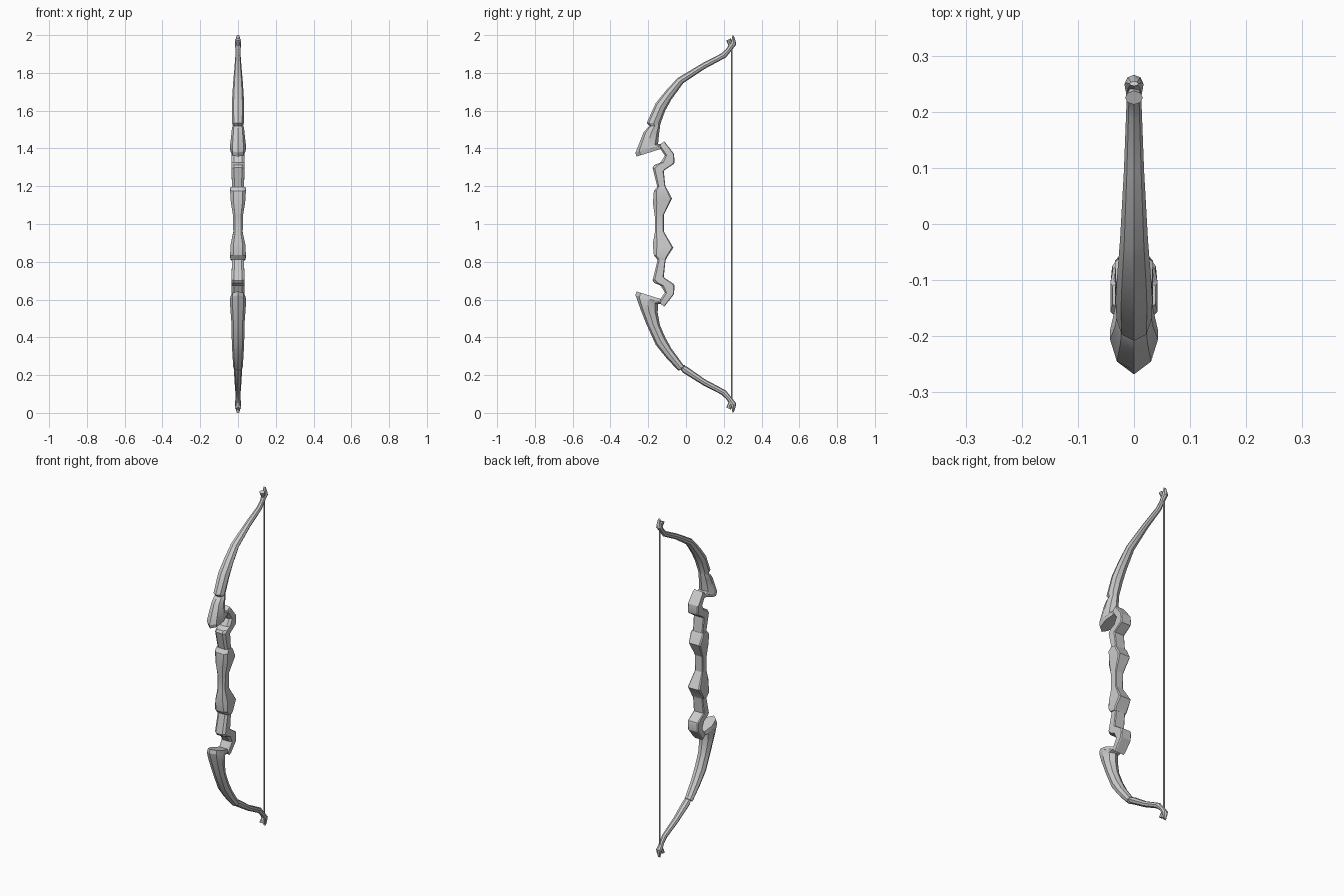
import bpy, bmesh, math
from mathutils import Vector

# Cross-sections as (across x, along front-to-back) in unit size
ROUND = [(math.sin(i * math.pi / 4), -math.cos(i * math.pi / 4)) for i in range(8)]
BOXY = [(-.6, -1), (.6, -1), (1, -.6), (1, .85), (.85, 1), (-.85, 1), (-1, .85), (-1, -.6)]


def loft(name, sections, profile, flip=False):
    """Each section: front y, front z, back y, back z, half width."""
    bm = bmesh.new()
    rings = []
    for fy, fz, by, bz, w in sections:
        f, b = Vector((0, fy, fz)), Vector((0, by, bz))
        if flip:
            f.z, b.z = 2 - f.z, 2 - b.z
        mid, half = (f + b) / 2, (b - f) / 2
        rings.append([bm.verts.new(mid + half * v + Vector((u * w, 0, 0))) for u, v in profile])
    n = len(profile)
    for r, s in zip(rings, rings[1:]):
        for i in range(n):
            bm.faces.new((r[i], r[(i + 1) % n], s[(i + 1) % n], s[i]))
    bm.faces.new(rings[0])
    bm.faces.new(rings[-1])
    bmesh.ops.recalc_face_normals(bm, faces=bm.faces)
    me = bpy.data.meshes.new(name)
    bm.to_mesh(me)
    bm.free()
    ob = bpy.data.objects.new(name, me)
    bpy.context.collection.objects.link(ob)
    bpy.ops.object.select_all(action='DESELECT')
    ob.select_set(True)
    bpy.context.view_layer.objects.active = ob
    bpy.ops.object.shade_smooth_by_angle(angle=math.radians(25))
    return ob


# Collar at the root of each limb
collar = [(-.262, 1.357, -.115, 1.403, .038), (-.268, 1.378, -.113, 1.42, .043),
          (-.262, 1.39, -.148, 1.425, .043)]
# Upper limb has a notch above the collar, lower limb is plain there
notch = [(-.225, 1.485, -.141, 1.49, .034), (-.203, 1.51, -.138, 1.51, .032),
         (-.192, 1.518, -.137, 1.522, .027), (-.208, 1.535, -.135, 1.532, .031)]
plain = [(-.245, 1.44, -.15, 1.47, .04), (-.21, 1.53, -.138, 1.535, .034)]
middle = [(-.16, 1.64, -.11, 1.60, .033), (-.105, 1.708, -.078, 1.658, .03),
          (-.045, 1.772, -.015, 1.745, .025)]
outer = [(.09, 1.853, .10, 1.822, .018), (.187, 1.903, .212, 1.882, .014),
         (.214, 1.928, .238, 1.915, .013), (.232, 1.955, .266, 1.95, .017),
         (.241, 1.972, .263, 1.966, .014), (.246, 2.0, .254, 1.994, .008)]
step = [(-.038, 1.776, -.006, 1.748, .024), (-.028, 1.771, -.006, 1.752, .019),
        (-.015, 1.788, .008, 1.757, .022)]

loft("upper_limb", collar + notch + middle + outer, ROUND)
loft("lower_limb", collar + plain + middle + step + outer, ROUND, True)

# Zigzag risers joining grip to limbs, and string hooks at the tips
riser = [(-.148, 1.18, -.107, 1.18, .032), (-.177, 1.298, -.118, 1.282, .034),
         (-.168, 1.312, -.064, 1.318, .034), (-.135, 1.325, -.06, 1.33, .034),
         (-.112, 1.362, -.064, 1.372, .034), (-.142, 1.408, -.105, 1.425, .032),
         (-.138, 1.42, -.115, 1.438, .028)]
hook = [(.226, 1.94, .248, 1.95, .009), (.213, 1.972, .237, 1.982, .016)]
for side, flip in (("upper", False), ("lower", True)):
    loft(side + "_riser", riser, BOXY, flip)
    loft(side + "_string_hook", hook, ROUND, flip)

# Grip with narrow waist
grip = [(-.152, 1.197, -.107, 1.195, .038), (-.17, 1.175, -.1, 1.185, .042),
        (-.175, 1.11, -.074, 1.135, .038), (-.165, 1.04, -.117, 1.05, .026),
        (-.165, .955, -.117, .96, .025), (-.176, .895, -.067, .875, .039),
        (-.17, .835, -.1, .825, .042), (-.153, .813, -.108, .807, .038)]
loft("grip", grip, BOXY)

# String
bpy.ops.mesh.primitive_cylinder_add(vertices=8, radius=.004, depth=1.86, location=(0, .243, 1))
bpy.context.object.name = "bow_string"
